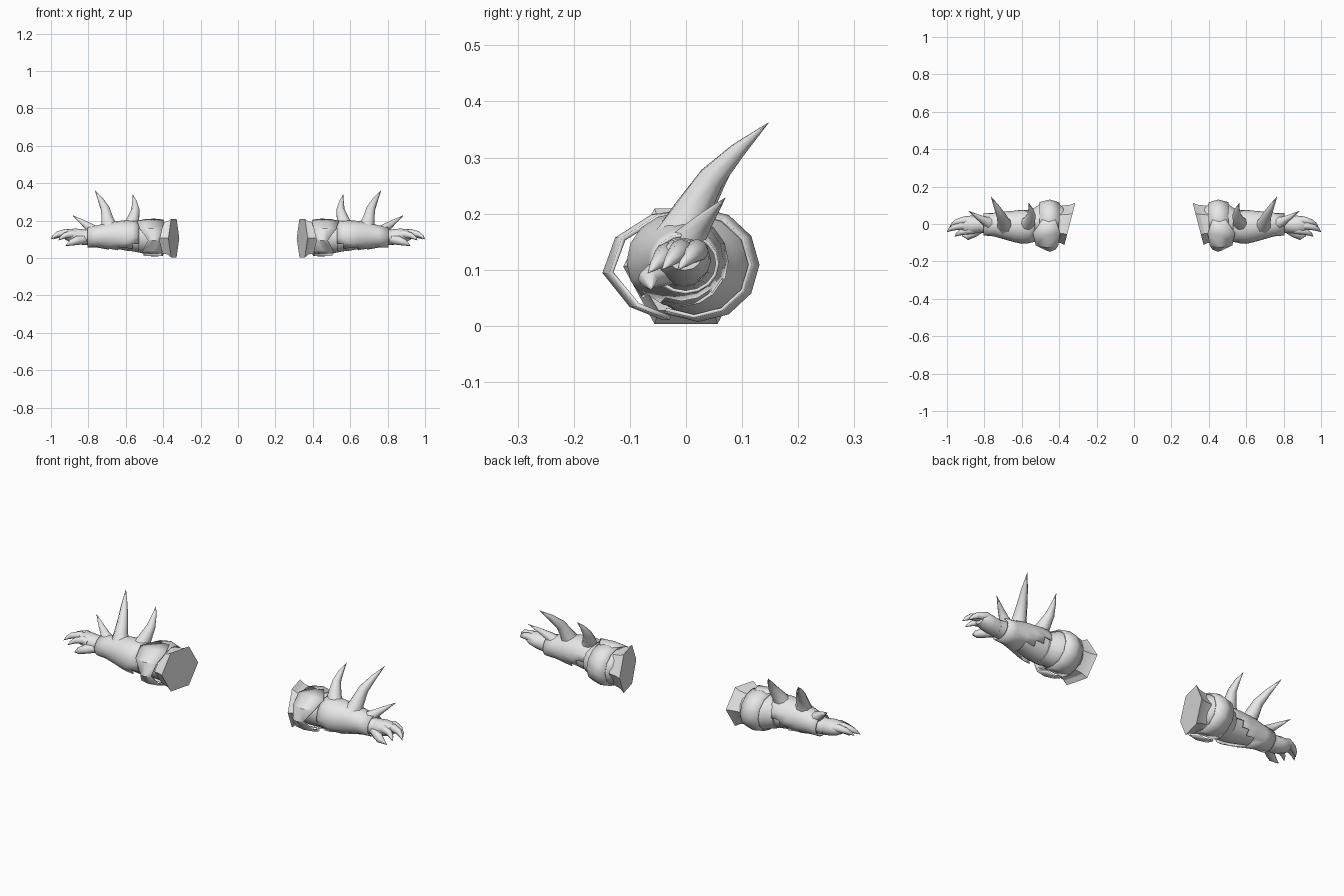
import bpy, bmesh, math
from mathutils import Vector

grey = bpy.data.materials.new("plain_grey")
grey.diffuse_color = (0.8, 0.8, 0.8, 1)


def finish(name, bm, angle=40, thick=0.0):
    """Turn a bmesh into a mirrored part."""
    bmesh.ops.recalc_face_normals(bm, faces=bm.faces)
    me = bpy.data.meshes.new(name)
    bm.to_mesh(me)
    bm.free()
    ob = bpy.data.objects.new(name, me)
    bpy.context.collection.objects.link(ob)
    me.materials.append(grey)
    bpy.ops.object.select_all(action='DESELECT')
    ob.select_set(True)
    bpy.context.view_layer.objects.active = ob
    bpy.ops.object.shade_smooth_by_angle(angle=math.radians(angle))
    if thick:
        s = ob.modifiers.new("thickness", 'SOLIDIFY')
        s.thickness, s.offset = thick, 0
    m = ob.modifiers.new("other_arm", 'MIRROR')
    m.use_mirror_merge = False
    return ob


def skin(rings, closed=True, caps=True, keep=lambda i, j: True):
    """Bridge successive rings of points with quads."""
    bm = bmesh.new()
    vs = [[bm.verts.new(p) for p in r] for r in rings]
    n = len(vs[0])
    for i in range(len(vs) - 1):
        for j in range(n if closed else n - 1):
            k = (j + 1) % n
            if keep(i, j):
                bm.faces.new((vs[i][j], vs[i][k], vs[i + 1][k], vs[i + 1][j]))
    if caps:
        bm.faces.new(vs[0])
        bm.faces.new(vs[-1])
    loose = [v for v in bm.verts if not v.link_faces]
    bmesh.ops.delete(bm, geom=loose, context='VERTS')
    return bm


def oval(x, y, z, ry, rz, n=16, slant=0.0, turn=0.0):
    """Cross-section across the arm; slant pushes the front side outward."""
    pts = []
    for k in range(n):
        a = 2 * math.pi * k / n + turn
        dy = ry * math.cos(a)
        pts.append(Vector((x - slant * dy, y + dy, z + rz * math.sin(a))))
    return pts


def horn(name, path, n=8):
    """Tapered curved spike through (x, y, z, radius) points."""
    c = [Vector(p[:3]) for p in path]
    rings = []
    for i, p in enumerate(path):
        t = c[min(i + 1, len(c) - 1)] - c[max(i - 1, 0)]
        q = t.to_track_quat('Z', 'Y')
        rings.append([c[i] + q @ Vector((p[3] * math.cos(2 * math.pi * k / n),
                                         p[3] * math.sin(2 * math.pi * k / n), 0))
                      for k in range(n)])
    return finish(name, skin(rings), 50)


# Flared six-sided cuff at the inner end
finish("cuff", skin([oval(0.343, 0.0, 0.106, 0.112, 0.119, 6, 0.26),
                     oval(0.365, 0.0, 0.107, 0.103, 0.102, 6, 0.24),
                     oval(0.405, 0.0, 0.108, 0.098, 0.093, 6, 0.2)]), 20)

# Rounded upper arm and elbow
finish("upper_arm", skin([oval(0.37, 0.0, 0.108, 0.082, 0.078),
                          oval(0.41, 0.02, 0.108, 0.095, 0.089),
                          oval(0.45, 0.025, 0.109, 0.1, 0.093),
                          oval(0.49, 0.02, 0.109, 0.097, 0.09),
                          oval(0.53, 0.005, 0.109, 0.083, 0.08),
                          oval(0.56, -0.005, 0.109, 0.076, 0.074)]))

# Elbow guard standing off the front, narrow at its peak
guard = [(0.012, 0.205, 0.42, 0.49), (-0.06, 0.195, 0.395, 0.54),
         (-0.123, 0.155, 0.405, 0.525), (-0.145, 0.095, 0.42, 0.48),
         (-0.098, 0.037, 0.405, 0.51), (-0.04, 0.014, 0.41, 0.5)]
rows = [[(a, y + 0.012, z), ((a + b) / 2, y, z), (b, y + 0.012, z)] for y, z, a, b in guard]
finish("elbow_guard", skin(rows, closed=False, caps=False), 30, 0.008)

# Band around the back of the upper arm
band = [oval(0.40, 0.012, 0.108, 0.1, 0.094, 12), oval(0.45, 0.022, 0.109, 0.106, 0.099, 12),
        oval(0.505, 0.014, 0.109, 0.1, 0.092, 12)]
finish("upper_arm_band", skin(band, caps=False, keep=lambda i, j: j < 4 or j > 7), 35, 0.006)

# Forearm below the bracer
finish("forearm", skin([oval(0.53, -0.012, 0.108, 0.076, 0.076),
                        oval(0.60, -0.014, 0.112, 0.073, 0.073),
                        oval(0.68, -0.008, 0.115, 0.06, 0.06),
                        oval(0.76, -0.003, 0.112, 0.049, 0.047),
                        oval(0.83, -0.003, 0.11, 0.043, 0.04)]))

# Bracer with a stepped lower edge
sleeve = [(0.53, -0.012, 0.11, 0.08, 0.085), (0.565, -0.014, 0.112, 0.086, 0.086),
          (0.60, -0.015, 0.114, 0.088, 0.084), (0.64, -0.013, 0.116, 0.081, 0.079),
          (0.69, -0.008, 0.118, 0.072, 0.071), (0.75, -0.003, 0.115, 0.06, 0.057),
          (0.805, -0.001, 0.111, 0.057, 0.051)]
gap = {0: (9, 15), 1: (10, 15), 2: (10, 14), 3: (11, 13)}
finish("bracer", skin([oval(*s) for s in sleeve], caps=False,
                      keep=lambda i, j: not (i in gap and gap[i][0] <= j <= gap[i][1])),
       40, 0.006)

# Three spikes leaning back from the bracer
horn("elbow_spike", [(0.58, -0.01, 0.15, 0.045), (0.56, 0.015, 0.205, 0.034),
                     (0.548, 0.05, 0.26, 0.022), (0.553, 0.08, 0.3, 0.013),
                     (0.563, 0.113, 0.34, 0.0006)])
horn("middle_spike", [(0.685, -0.015, 0.14, 0.055), (0.697, 0.008, 0.2, 0.035),
                      (0.71, 0.045, 0.262, 0.025), (0.735, 0.092, 0.312, 0.015),
                      (0.765, 0.147, 0.362, 0.0006)])
horn("wrist_spike", [(0.765, 0.0, 0.13, 0.045), (0.795, 0.015, 0.165, 0.024),
                     (0.835, 0.038, 0.193, 0.014), (0.885, 0.07, 0.228, 0.0006)])

# Palm
finish("palm", skin([oval(0.79, 0.0, 0.11, 0.038, 0.038, 12),
                     oval(0.83, -0.004, 0.112, 0.044, 0.042, 12),
                     oval(0.87, -0.004, 0.117, 0.049, 0.04, 12),
                     oval(0.905, -0.003, 0.121, 0.044, 0.033, 12),
                     oval(0.925, -0.003, 0.121, 0.03, 0.022, 12)]), 50)

# Curved clawed fingers and thumb
for name, y, reach, drop in (("back_finger", 0.019, 0.985, 0.0),
                             ("middle_finger", -0.009, 1.0, 0.0),
                             ("front_finger", -0.034, 0.96, -0.006)):
    horn(name, [(0.86, y, 0.122, 0.02), (reach - 0.075, y, 0.134 + drop, 0.021),
                (reach - 0.035, y - 0.01, 0.126 + drop, 0.016),
                (reach - 0.015, y - 0.021, 0.114 + drop, 0.01),
                (reach, y - 0.034, 0.1 + drop, 0.0006)])
horn("thumb", [(0.825, -0.025, 0.1, 0.026), (0.86, -0.05, 0.093, 0.024),
               (0.89, -0.068, 0.083, 0.018), (0.923, -0.062, 0.064, 0.0006)])
